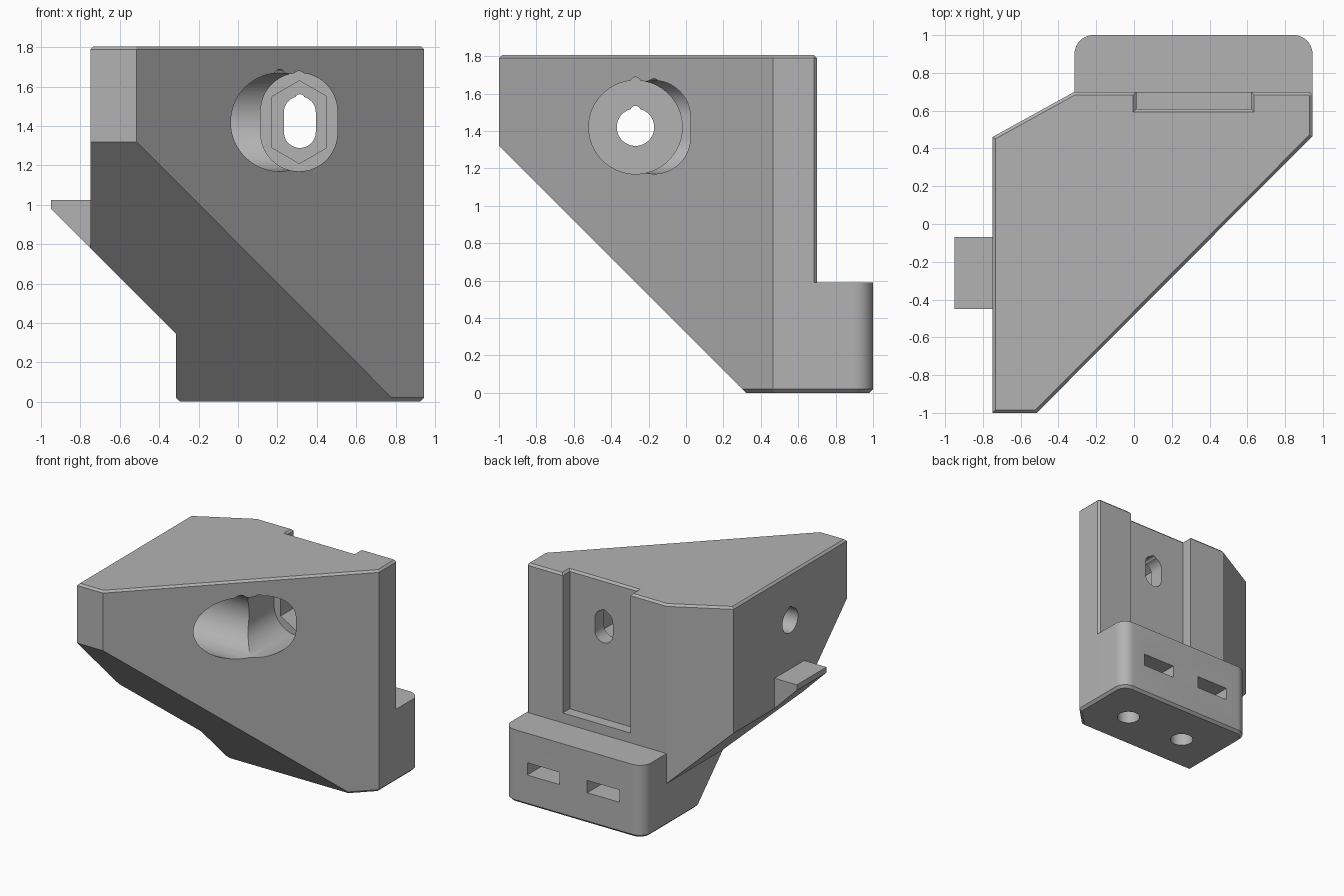
import bpy, bmesh
from math import sin, cos, pi, radians

cube = bpy.data.objects.get("Cube")
if cube:
    bpy.data.objects.remove(cube)

grey = bpy.data.materials.new("plain grey")
grey.use_nodes = True
colour = (0.45, 0.45, 0.45, 1)
grey.diffuse_color = colour
grey.node_tree.nodes["Principled BSDF"].inputs["Base Color"].default_value = colour


def loft(name, loops, chamfer_end=None, chamfer=0.0):
    """Solid through matching loops of points; one end cap may be chamfered."""
    bm = bmesh.new()
    rings = [[bm.verts.new(p) for p in loop] for loop in loops]
    n = len(rings[0])
    for a, b in zip(rings, rings[1:]):
        for i in range(n):
            j = (i + 1) % n
            bm.faces.new((a[i], a[j], b[j], b[i]))
    caps = [bm.faces.new(rings[0]), bm.faces.new(rings[-1])]
    bmesh.ops.recalc_face_normals(bm, faces=bm.faces)
    if chamfer_end is not None:
        bmesh.ops.bevel(bm, geom=list(caps[chamfer_end].edges), offset=chamfer,
                        segments=1, affect='EDGES')
    mesh = bpy.data.meshes.new(name)
    bm.to_mesh(mesh)
    bm.free()
    mesh.materials.append(grey)
    obj = bpy.data.objects.new(name, mesh)
    bpy.context.collection.objects.link(obj)
    return obj


def extrude(name, profile, axis, start, end, **kw):
    """Prism of a 2D profile along x, y or z."""
    place = {'x': lambda u, v, t: (t, u, v),
             'y': lambda u, v, t: (u, t, v),
             'z': lambda u, v, t: (u, v, t)}[axis]
    return loft(name, [[place(u, v, t) for u, v in profile] for t in (start, end)], **kw)


def combine(target, tool, operation='DIFFERENCE'):
    tool.hide_render = True
    mod = target.modifiers.new("join", 'BOOLEAN')
    mod.operation, mod.solver, mod.object = operation, 'EXACT', tool
    bpy.context.view_layer.objects.active = target
    bpy.ops.object.modifier_apply(modifier=mod.name)
    bpy.data.objects.remove(tool)


def slot(u, v, r, half=0.0, n=48):
    """Upright slot outline; a circle when half is zero, a hexagon when n is 6."""
    pts = []
    for k in range(n + (2 if half and n != 6 else 0)):
        if half and n != 6:
            a = pi * k / (n // 2) if k <= n // 2 else pi * (k - 1) / (n // 2)
            up = k <= n // 2
        else:
            a = 2 * pi * (k + (0.5 if n == 6 else 0)) / n
            up = sin(a) > 0
        pts.append((u + r * cos(a), v + r * sin(a) + (half if up else -half)))
    return pts


def rect(x0, x1, y0, y1):
    return [(x0, y0), (x1, y0), (x1, y1), (x0, y1)]


# Main body with chamfered top rim
outline = [(-0.75, -1), (-0.515, -1), (0.945, 0.465), (0.945, 0.685),
           (0.93, 0.70), (-0.315, 0.70), (-0.75, 0.46)]
body = extrude("bracket_body", outline, 'z', 0.02, 1.805, chamfer_end=1, chamfer=0.016)

# Sloped undersides at the front and at the side
combine(body, extrude("front_slope", [(-1.2, 1.52), (-1.2, -0.2), (0.52, -0.2)], 'x', -1.3, 1.3))
combine(body, extrude("side_slope", [(-0.315, -0.1), (-0.315, 0.345), (-1.0, 1.03), (-1.0, -0.1)],
                      'y', -1.3, 1.3))

# Base block with rounded rear corners and chamfered bottom
r = 0.1
base = [(-0.315, 0.30), (0.78, 0.30), (0.945, 0.465)]
for cx, a0 in ((0.945 - r, 0), (-0.315 + r, pi / 2)):
    base += [(cx + r * cos(a0 + pi / 2 * k / 10), 1 - r + r * sin(a0 + pi / 2 * k / 10))
             for k in range(11)]
combine(body, extrude("base_block", base, 'z', 0, 0.59, chamfer_end=0, chamfer=0.02), 'UNION')

# Side tab
tab = [(-0.95, 0.98), (-0.95, 1.025), (-0.74, 1.025), (-0.74, 0.77)]
combine(body, extrude("side_tab", tab, 'y', -0.45, -0.07), 'UNION')

# Rear channel, flared at the top rim
def channel(z, grow):
    return [(x, y, z) for x, y in rect(0.012 - grow, 0.62 + grow, 0.61 - grow, 0.8)]

combine(body, loft("rear_channel", [channel(0.67, 0), channel(1.789, 0), channel(1.825, 0.036)]))

# Bolt bores: name, outline, axis, start, end
mid = 1.42
bores = [
    ("side_counterbore", slot(-0.27, mid, 0.25, n=64), 'x', -0.4, 1.2),
    ("side_counterbore_notch", slot(-0.27, 1.66, 0.028, n=16), 'x', -0.4, 1.2),
    ("side_bolt_hole", slot(-0.27, mid, 0.1), 'x', -0.9, -0.3),
    ("side_bolt_notch", slot(-0.27, 1.506, 0.028, n=16), 'x', -0.9, -0.3),
    ("front_counterbore", slot(0.31, mid, 0.195, 0.055), 'y', -1.2, 0.3),
    ("front_counterbore_notch", slot(0.31, 1.652, 0.028, n=16), 'y', -1.2, 0.3),
    ("front_hex_seat", slot(0.312, mid, 0.16, 0.05, n=6), 'y', 0.2, 0.49),
    ("front_bolt_slot", slot(0.314, mid, 0.081, 0.05), 'y', 0.25, 0.8),
    ("front_bolt_notch", slot(0.314, 1.536, 0.026, n=16), 'y', 0.25, 0.8),
]
# Nut slots and screw holes in the base
for side, x in (("left", 0.585), ("right", 0.045)):
    bores.append((side + "_nut_slot", rect(x - 0.145, x + 0.145, 0.25, 0.35), 'y', 0.48, 1.2))
    bores.append((side + "_screw_hole", slot(x, 0.63, 0.087), 'z', -0.2, 0.5))

for bore in bores:
    combine(body, extrude(*bore))

bpy.ops.object.select_all(action='DESELECT')
body.select_set(True)
bpy.context.view_layer.objects.active = body
bpy.ops.object.shade_smooth_by_angle(angle=radians(25))
